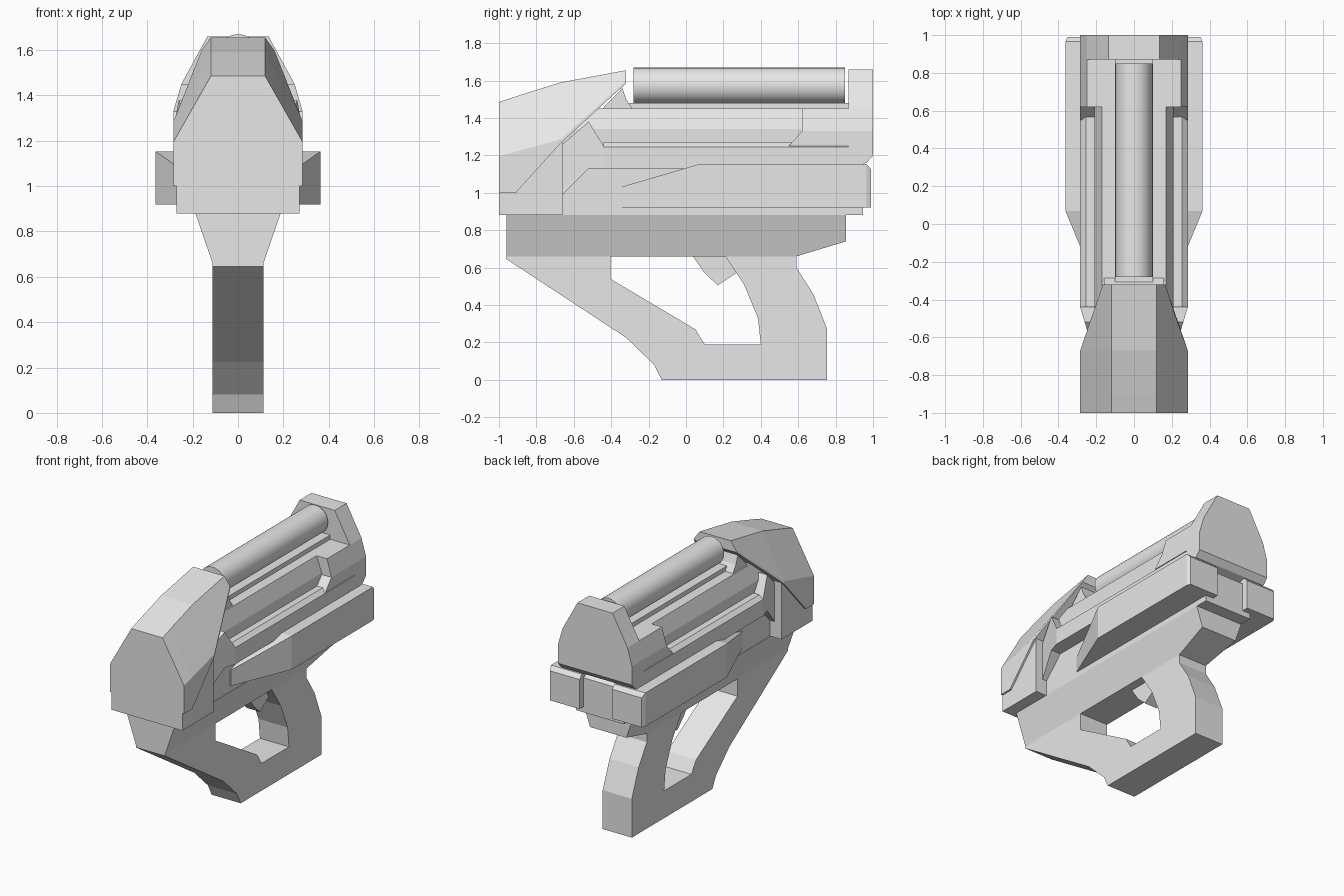
import bpy, bmesh, math

if "Cube" in bpy.data.objects:
    bpy.data.objects.remove(bpy.data.objects["Cube"])

grey = bpy.data.materials.new("light_grey")
grey.diffuse_color = (0.8, 0.8, 0.8, 1)
grey.use_nodes = True
grey.node_tree.nodes["Principled BSDF"].inputs["Base Color"].default_value = grey.diffuse_color


def finish(name, bm):
    bmesh.ops.recalc_face_normals(bm, faces=bm.faces)
    me = bpy.data.meshes.new(name)
    bm.to_mesh(me)
    bm.free()
    me.materials.append(grey)
    ob = bpy.data.objects.new(name, me)
    bpy.context.collection.objects.link(ob)
    return ob


def prism(name, outline, half):
    """Side outline (y, z) widened to both sides; half is a number or a rule of (y, z)."""
    bm = bmesh.new()
    w = half if callable(half) else (lambda y, z: half)
    a = [bm.verts.new((w(y, z), y, z)) for y, z in outline]
    b = [bm.verts.new((-w(y, z), y, z)) for y, z in outline]
    bm.faces.new(a)
    bm.faces.new(b[::-1])
    for i in range(len(a)):
        j = (i + 1) % len(a)
        bm.faces.new((a[i], b[i], b[j], a[j]))
    return finish(name, bm)


def loft(name, stations, mirror=True, sign=1):
    """Join cross-sections (y, [(x, z), ...]) along y; sections are right halves if mirror."""
    bm = bmesh.new()
    rings = []
    for y, pts in stations:
        full = list(pts) + ([(-x, z) for x, z in reversed(pts)] if mirror else [])
        rings.append([bm.verts.new((sign * x, y, z)) for x, z in full])
    n = len(rings[0])
    for r, s in zip(rings, rings[1:]):
        for i in range(n):
            j = (i + 1) % n
            bm.faces.new((r[i], r[j], s[j], s[i]))
    bm.faces.new(rings[0])
    bm.faces.new(rings[-1][::-1])
    return finish(name, bm)


# Front hood: faceted, swept up towards the rear
loft("front_hood", [
    (-1.0, [(.285, 1.0), (.285, 1.195), (.12, 1.485)]),
    (-.91, [(.285, 1.0), (.285, 1.22), (.12, 1.515)]),
    (-.67, [(.285, 1.265), (.285, 1.285), (.12, 1.59)]),
    (-.32, [(.165, 1.585), (.16, 1.60), (.12, 1.655)]),
])

# Block under the hood
prism("front_block", [(-1, .88), (-.66, .88), (-.66, 1.28), (-.91, 1.01), (-1, 1.01)], .272)

# Narrow lower body and the wide band above it
prism("lower_body", [(-.67, .88), (.945, .88), (.945, 1.12), (.90, 1.15), (-.67, 1.15)], .185)
band = [(.285, 1.13), (.285, 1.245), (.255, 1.27)]
loft("side_band", [(-.44, band), (.88, band)])
prism("band_nose", [(-.66, .99), (-.52, 1.13), (-.44, 1.13), (-.44, 1.25), (-.52, 1.38),
                    (-.66, 1.26)], lambda y, z: .285 + (y + .44) * .3)

# Raised core with sloped shoulders, ramp and tube bed
core = [(.21, 1.13), (.21, 1.34), (.17, 1.45)]
loft("upper_core", [(-.67, core), (.88, core)])
prism("front_ramp", [(-.66, 1.23), (-.34, 1.56), (-.32, 1.50), (-.28, 1.44), (-.28, 1.23)], .16)
prism("tube_bed", [(-.31, 1.44), (-.31, 1.48), (.88, 1.48), (.88, 1.44)], .10)

# Rear shoulder closing the side recess
prism("recess_corner", [(.55, 1.25), (.62, 1.33), (.88, 1.33), (.88, 1.25)], .285)
shoulder = [(.285, 1.25), (.285, 1.33), (.25, 1.45)]
loft("rear_shoulder", [(.62, shoulder), (.88, shoulder)])

# Rear plate with a bevelled lower edge
plate = [(.285, 1.33), (.25, 1.45), (.135, 1.66)]
loft("rear_plate", [(y, [(.285, z)] + plate) for y, z in
                    ((.87, 1.13), (.965, 1.16), (1.0, 1.20))])

# Side rails with tapered fronts
for side, sign in (("right", 1), ("left", -1)):
    loft("rail_" + side, [
        (y, [(.125, .92), (x, .92), (x, z), (.125, z)]) for y, x, z in
        ((-.35, .19, 1.03), (.07, .363, 1.153), (.965, .363, 1.153), (.99, .352, 1.125))
    ], mirror=False, sign=sign)

# Top tube
bpy.ops.mesh.primitive_cylinder_add(vertices=24, radius=.097, depth=1.13,
                                    location=(0, .285, 1.573), rotation=(math.pi / 2, 0, 0))
tube = bpy.context.object
tube.name = "top_tube"
tube.data.materials.append(grey)
bpy.ops.object.shade_smooth_by_angle(angle=math.radians(35))

# Flared frame above the grip
prism("grip_frame", [(-.96, .88), (-.96, .66), (.59, .66), (.855, .74), (.855, .88)],
      lambda y, z: .112 + (z - .66) * .345)

# Grip, front brace and guard around the opening
prism("grip", [
    (-.96, .66), (-.96, .645), (-.32, .225), (-.17, .08), (-.13, 0), (.755, 0),
    (.755, .27), (.68, .46), (.59, .60), (.59, .66), (.21, .66), (.31, .51),
    (.385, .33), (.40, .19), (.10, .19), (.05, .27), (-.405, .54), (-.405, .66)], .112)

# Trigger
prism("trigger", [(.03, .67), (.10, .57), (.17, .505), (.275, .575), (.21, .67)], .05)
